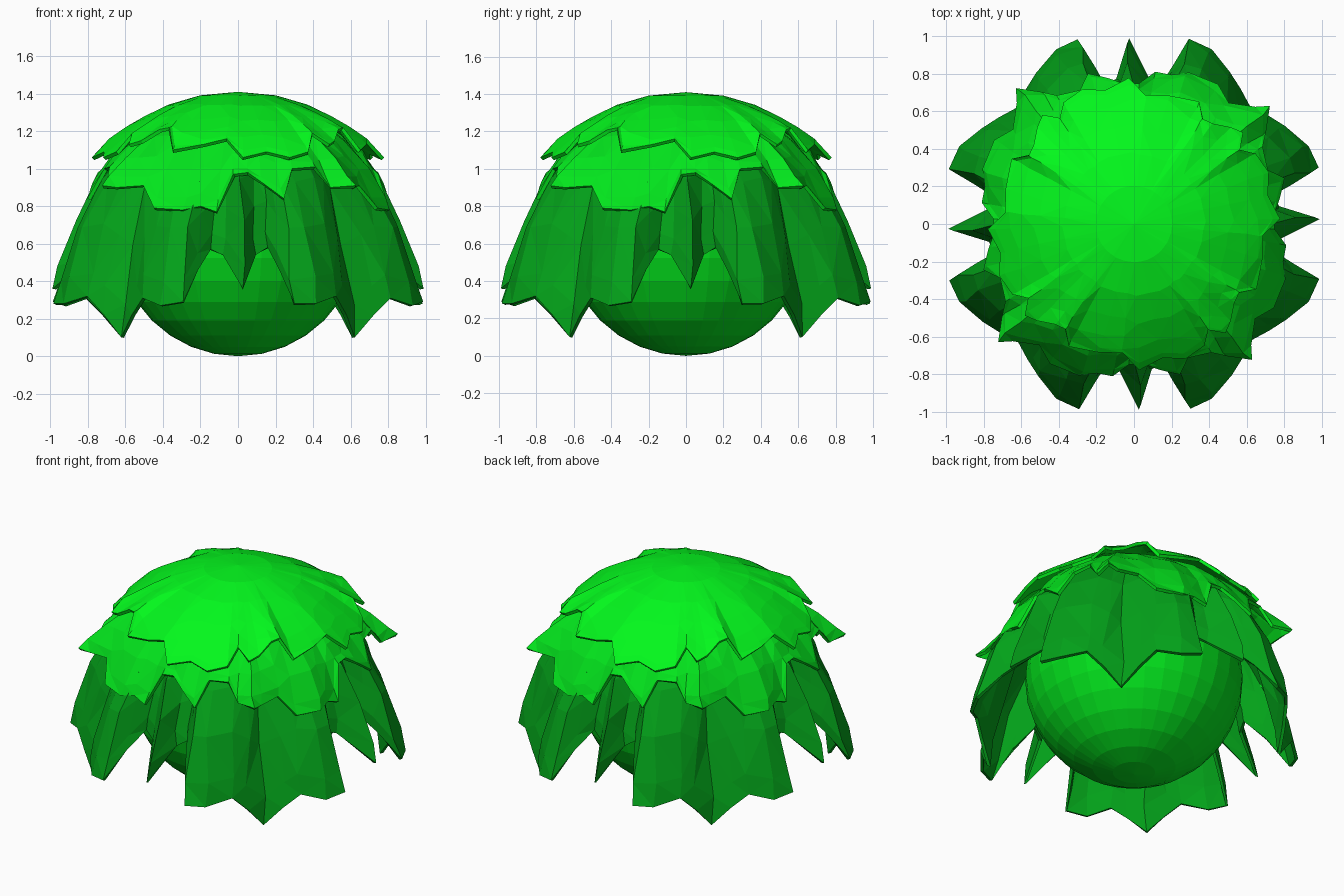
import bpy, bmesh, math, random

if "Cube" in bpy.data.objects:
    bpy.data.objects.remove(bpy.data.objects["Cube"])

random.seed(4)


def material(name, color):
    m = bpy.data.materials.new(name)
    m.diffuse_color = (*color, 1)
    m.use_nodes = True
    m.node_tree.nodes["Principled BSDF"].inputs["Base Color"].default_value = m.diffuse_color
    return m


def foliage_layer(name, top, power, edge, mat, rings=6, jitter=0.012):
    """Drooping leaf shell. edge = (angle, radius, height) of the ragged rim
    over one quarter turn, repeated four times."""
    n = len(edge)
    mean_r = sum(e[1] for e in edge) / n
    mean_z = sum(e[2] for e in edge) / n
    # one quarter of the section, pole to rim
    quarter = []
    for a, r, z in edge:
        ray = []
        for k in range(1, rings + 1):
            s = 1 - (1 - k / rings) ** 1.8
            w = s ** 2
            rr = mean_r + (r - mean_r) * w
            zz = mean_z + (z - mean_z) * w
            j = jitter * s if 2 < k < rings else 0
            ray.append((a + random.uniform(-100, 100) * j,
                        rr * s + random.uniform(-j, j),
                        top - (top - zz) * s ** power + random.uniform(-j, j)))
        quarter.append(ray)
    bm = bmesh.new()
    pole = bm.verts.new((0, 0, top))
    rays = []
    for q in range(4):
        for ray in quarter:
            rays.append([bm.verts.new((r * math.sin(math.radians(a + 90 * q)),
                                       -r * math.cos(math.radians(a + 90 * q)), z))
                         for a, r, z in ray])
    for i, a in enumerate(rays):
        b = rays[(i + 1) % len(rays)]
        bm.faces.new((pole, a[0], b[0]))
        for k in range(rings - 1):
            bm.faces.new((a[k], a[k + 1], b[k + 1], b[k]))
    # split the quads so the leaves look crumpled
    bmesh.ops.triangulate(bm, faces=bm.faces[:])
    me = bpy.data.meshes.new(name)
    bm.to_mesh(me)
    bm.free()
    ob = bpy.data.objects.new(name, me)
    bpy.context.collection.objects.link(ob)
    me.materials.append(mat)
    sol = ob.modifiers.new("thickness", 'SOLIDIFY')
    sol.thickness = 0.02
    sol.offset = -1
    return ob


bright = material("bright_leaf", (0.001, 0.93, 0.012))
medium = material("medium_leaf", (0.001, 0.78, 0.012))
dark = material("dark_leaf", (0.001, 0.36, 0.010))
core_green = material("core_green", (0.001, 0.78, 0.012))

# Round core
bpy.ops.mesh.primitive_uv_sphere_add(segments=32, ring_count=16, radius=0.65,
                                     location=(0, 0, 0.65))
core = bpy.context.object
core.name = "bush_core"
core.data.materials.append(core_green)

# Lower leaves: three-pointed corner lobes with a narrow tip between them
foliage_layer("lower_leaves", 1.20, 5.0, [
    (-45, 0.88, 0.10), (-38, 0.92, 0.22), (-32, 0.96, 0.31), (-24, 1.02, 0.27),
    (-16.5, 1.03, 0.29), (-14, 0.88, 0.46), (-11, 0.76, 0.57), (-6, 0.78, 0.54),
    (1.5, 0.99, 0.36), (7, 0.78, 0.54), (12, 0.76, 0.58), (14.5, 0.88, 0.46),
    (17, 1.03, 0.28), (24, 1.02, 0.28), (33, 0.96, 0.32), (39, 0.92, 0.22)],
    dark, rings=7)

# Middle leaves: ragged skirt with long corner tips
foliage_layer("middle_leaves", 1.34, 2.9, [
    (-46, 0.90, 0.90), (-38, 0.82, 0.91), (-31, 0.87, 0.79), (-20, 0.86, 0.78),
    (-14, 0.82, 0.80), (-8, 0.82, 0.77), (-2, 0.75, 0.97), (4, 0.75, 0.98),
    (10, 0.79, 0.92), (17, 0.84, 0.84), (22, 0.77, 1.00), (31, 0.80, 1.01),
    (35, 0.86, 0.90), (41, 0.96, 0.91)], medium)

# Top leaves: smooth cap
foliage_layer("top_leaves", 1.41, 2.1, [
    (-45, 0.73, 1.15), (-38, 0.68, 1.21), (-33, 0.67, 1.22), (-28, 0.74, 1.10),
    (-15, 0.71, 1.13), (-5, 0.69, 1.16), (2, 0.78, 1.06), (12, 0.73, 1.09),
    (21, 0.77, 1.06), (30, 0.75, 1.09), (35, 0.69, 1.19), (40, 0.76, 1.13)],
    bright, jitter=0.006)
